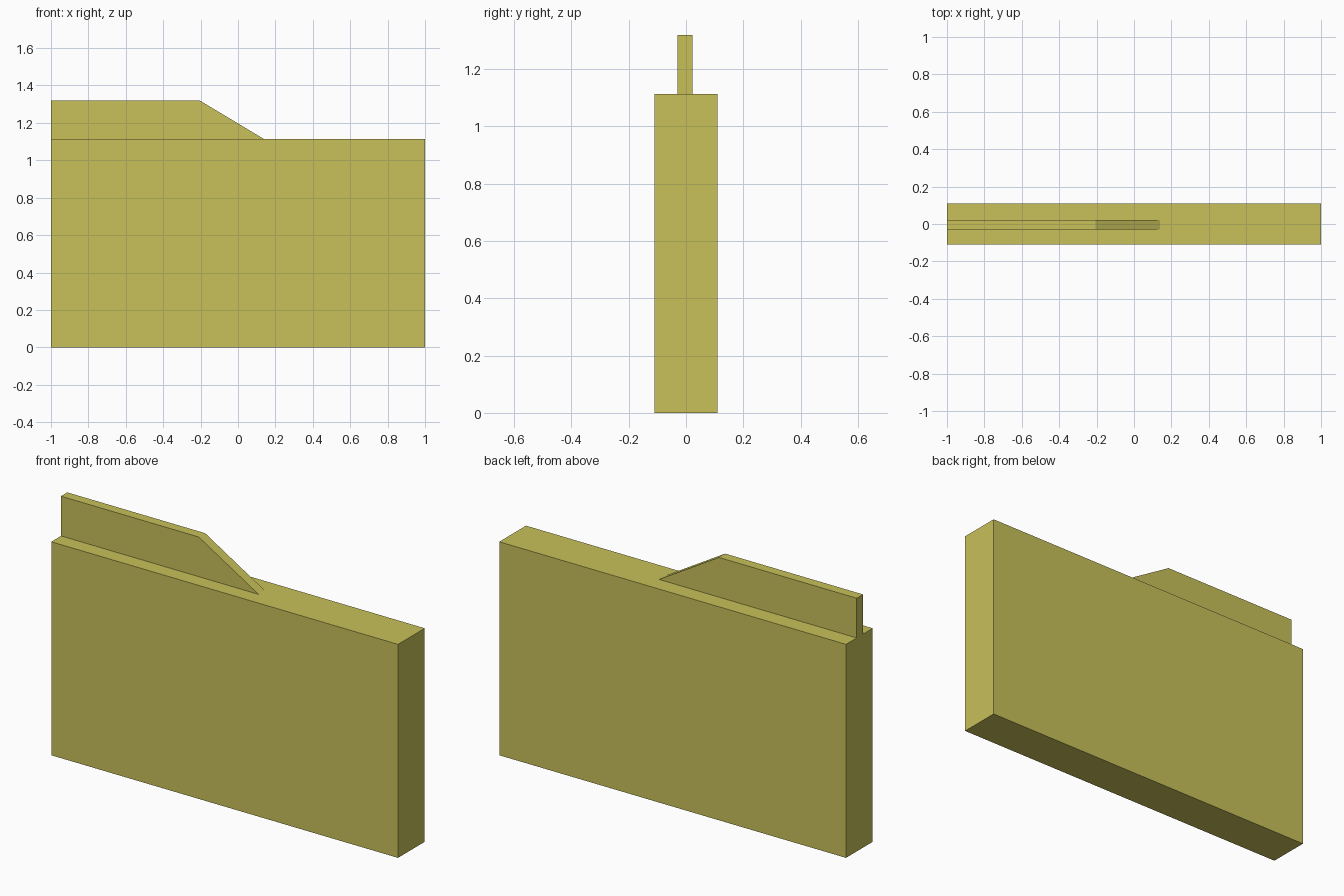
import bpy
import bmesh

if "Cube" in bpy.data.objects:
    bpy.data.objects.remove(bpy.data.objects["Cube"])

olive = bpy.data.materials.new("olive_yellow")
olive.diffuse_color = (0.578, 0.533, 0.102, 1)
olive.use_nodes = True
olive.node_tree.nodes["Principled BSDF"].inputs["Base Color"].default_value = olive.diffuse_color


def extrude_profile(name, profile, y0, y1):
    """Extrude an (x, z) outline from y0 to y1."""
    bm = bmesh.new()
    face = bm.faces.new([bm.verts.new((x, y0, z)) for x, z in profile])
    result = bmesh.ops.extrude_face_region(bm, geom=[face])
    verts = [v for v in result["geom"] if isinstance(v, bmesh.types.BMVert)]
    bmesh.ops.translate(bm, verts=verts, vec=(0, y1 - y0, 0))
    bmesh.ops.recalc_face_normals(bm, faces=bm.faces[:])
    mesh = bpy.data.meshes.new(name)
    bm.to_mesh(mesh)
    bm.free()
    mesh.materials.append(olive)
    obj = bpy.data.objects.new(name, mesh)
    bpy.context.collection.objects.link(obj)
    return obj


TOP = 1.113

# Main slab
extrude_profile("slab", [(-1, 0), (1, 0), (1, TOP), (-1, TOP)], -0.11, 0.11)

# Thin raised tab with a sloped end
extrude_profile("tab", [(-1, TOP), (0.14, TOP), (-0.205, 1.32), (-1, 1.32)],
                -0.03, 0.022)
